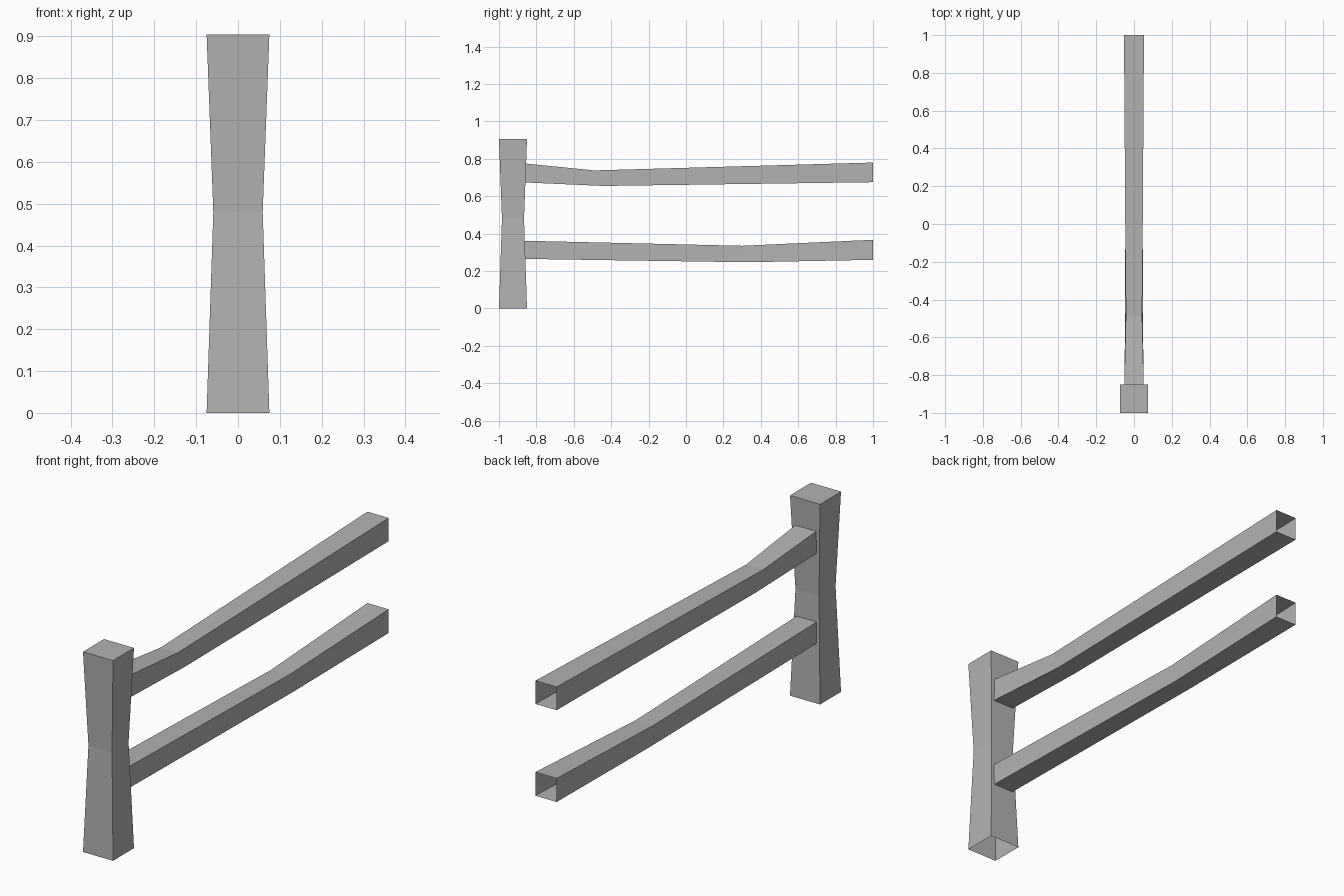
import bpy
import bmesh

cube = bpy.data.objects.get("Cube")
if cube:
    bpy.data.objects.remove(cube, do_unlink=True)

grey = bpy.data.materials.new("plain grey")
grey.use_nodes = True
colour = (0.45, 0.45, 0.45, 1)
grey.diffuse_color = colour
grey.node_tree.nodes["Principled BSDF"].inputs["Base Color"].default_value = colour


def square_tube(name, rings, cap_end=False):
    """Skin a four-sided tube through rings of four corners each."""
    bm = bmesh.new()
    loops = [[bm.verts.new(co) for co in ring] for ring in rings]
    for a, b in zip(loops, loops[1:]):
        for i in range(4):
            j = (i + 1) % 4
            bm.faces.new((a[i], a[j], b[j], b[i]))
    if cap_end:
        bm.faces.new(loops[-1])
    bmesh.ops.recalc_face_normals(bm, faces=bm.faces)
    mesh = bpy.data.meshes.new(name)
    bm.to_mesh(mesh)
    bm.free()
    mesh.materials.append(grey)
    obj = bpy.data.objects.new(name, mesh)
    bpy.context.collection.objects.link(obj)
    return obj


def post_ring(z, half, y=-0.925):
    return [(-half, y - half, z), (half, y - half, z),
            (half, y + half, z), (-half, y + half, z)]


def rail_ring(half, y_low, z_low, y_top, z_top):
    return [(-half, y_low, z_low), (half, y_low, z_low),
            (half, y_top, z_top), (-half, y_top, z_top)]


# Waisted post, open underneath
square_tube("post", [post_ring(0, 0.075), post_ring(0.48, 0.059),
                     post_ring(0.905, 0.075)], cap_end=True)

# Bent rails, open at the far end
square_tube("upper_rail", [rail_ring(0.052, -0.87, 0.674, -0.87, 0.776),
                           rail_ring(0.043, -0.44, 0.655, -0.49, 0.738),
                           rail_ring(0.053, 1, 0.675, 1, 0.78)])
square_tube("lower_rail", [rail_ring(0.05, -0.87, 0.265, -0.87, 0.362),
                           rail_ring(0.044, 0.33, 0.247, 0.3, 0.335),
                           rail_ring(0.053, 1, 0.26, 1, 0.367)])
